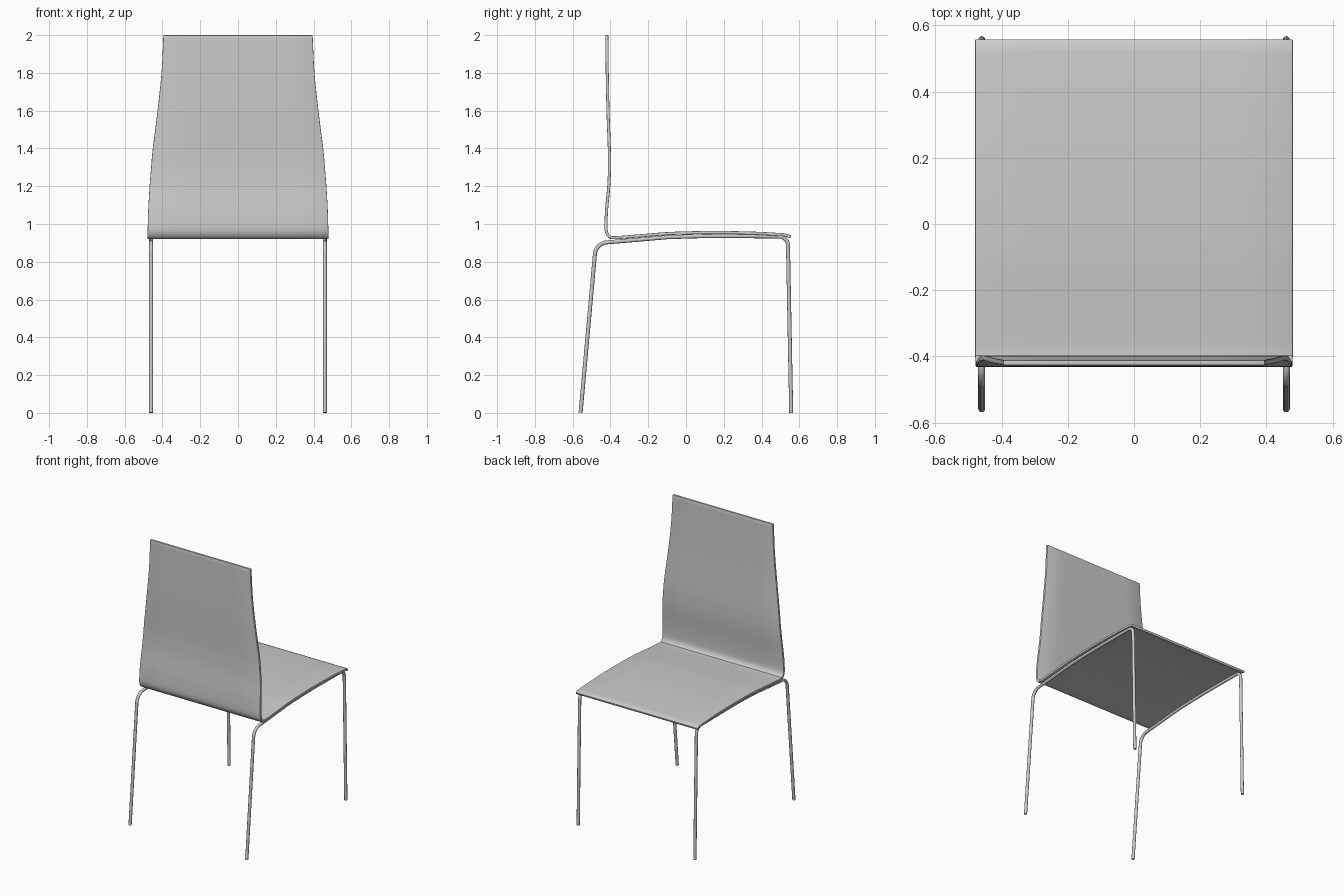
import bpy, math
from mathutils import Vector

if "Cube" in bpy.data.objects:
    bpy.data.objects.remove(bpy.data.objects["Cube"])


def finish(ob, angle=35):
    # bake modifiers or curve to a mesh, then smooth
    bpy.ops.object.select_all(action='DESELECT')
    bpy.context.view_layer.objects.active = ob
    ob.select_set(True)
    bpy.ops.object.convert(target='MESH')
    bpy.ops.object.shade_smooth_by_angle(angle=math.radians(angle))


def spline(pts, steps):
    # Catmull-Rom through the points
    p = [Vector(q) for q in pts]
    p = [2 * p[0] - p[1]] + p + [2 * p[-1] - p[-2]]
    out = []
    for i in range(1, len(p) - 2):
        a, b, c, d = p[i - 1:i + 3]
        n = max(2, min(steps, round((c - b).length / 0.012)))
        for k in range(n):
            t = k / n
            out.append(0.5 * (2 * b + (c - a) * t + (2 * a - 5 * b + 4 * c - d) * t * t
                              + (3 * b - a - 3 * c + d) * t ** 3))
    out.append(p[-2])
    return out


def fillet(prev, corner, nxt, r, n=10):
    # round a path corner with an arc-like curve
    prev, corner, nxt = Vector(prev), Vector(corner), Vector(nxt)
    a = corner + (prev - corner).normalized() * r
    b = corner + (nxt - corner).normalized() * r
    w = math.sqrt(0.5)
    res = []
    for i in range(n + 1):
        t = i / n
        k0, k1, k2 = (1 - t) ** 2, 2 * w * t * (1 - t), t * t
        res.append((a * k0 + corner * k1 + b * k2) / (k0 + k1 + k2))
    return res


# Seat and back shell: (half width, y, z) along the centre line
section = [(0.395, -0.419, 2.0), (0.405, -0.417, 1.8), (0.426, -0.413, 1.6),
           (0.451, -0.406, 1.4), (0.460, -0.405, 1.3), (0.468, -0.409, 1.2),
           (0.475, -0.420, 1.08), (0.478, -0.424, 0.985), (0.479, -0.419, 0.953),
           (0.479, -0.406, 0.934), (0.48, -0.38, 0.9275), (0.48, -0.25, 0.937),
           (0.48, -0.1, 0.949), (0.48, 0.05, 0.954), (0.48, 0.2, 0.955),
           (0.48, 0.37, 0.951), (0.48, 0.5, 0.944), (0.48, 0.53, 0.941),
           (0.48, 0.555, 0.932)]
rows = spline(section, 8)
cols = 6
verts = [(w * (2 * c / cols - 1), y, z) for w, y, z in rows for c in range(cols + 1)]
n = cols + 1
faces = [(r * n + c, r * n + c + 1, (r + 1) * n + c + 1, (r + 1) * n + c)
         for r in range(len(rows) - 1) for c in range(cols)]
me = bpy.data.meshes.new("seat_shell")
me.from_pydata(verts, [], faces)
shell = bpy.data.objects.new("seat_shell", me)
bpy.context.collection.objects.link(shell)
sol = shell.modifiers.new("thickness", 'SOLIDIFY')
sol.thickness = 0.016
sol.offset = 0
bev = shell.modifiers.new("soft_edge", 'BEVEL')
bev.width = 0.003
bev.segments = 2
bev.limit_method = 'ANGLE'
bev.angle_limit = math.radians(60)
finish(shell)

# Bent tube frames: back leg, seat rail and front leg in one piece per side
X = 0.46
back_foot, back_top = (X, -0.558, 0.001), (X, -0.477, 0.898)
rail = [(X, -0.38, 0.906), (X, -0.25, 0.917), (X, -0.1, 0.930), (X, 0.05, 0.935),
        (X, 0.2, 0.936), (X, 0.37, 0.935)]
front_top, front_foot = (X, 0.539, 0.933), (X, 0.557, 0.0)
path = ([Vector(back_foot)] + fillet(back_foot, back_top, rail[0], 0.055)
        + [Vector(p) for p in rail]
        + fillet(rail[-1], front_top, front_foot, 0.045) + [Vector(front_foot)])
for side, name in ((-1, "left_leg_frame"), (1, "right_leg_frame")):
    cu = bpy.data.curves.new(name, 'CURVE')
    cu.dimensions = '3D'
    cu.bevel_depth = 0.0105
    cu.bevel_resolution = 4
    cu.use_fill_caps = True
    sp = cu.splines.new('POLY')
    sp.points.add(len(path) - 1)
    for pt, p in zip(sp.points, path):
        pt.co = (p.x * side, p.y, p.z, 1)
    frame = bpy.data.objects.new(name, cu)
    bpy.context.collection.objects.link(frame)
    finish(frame)
